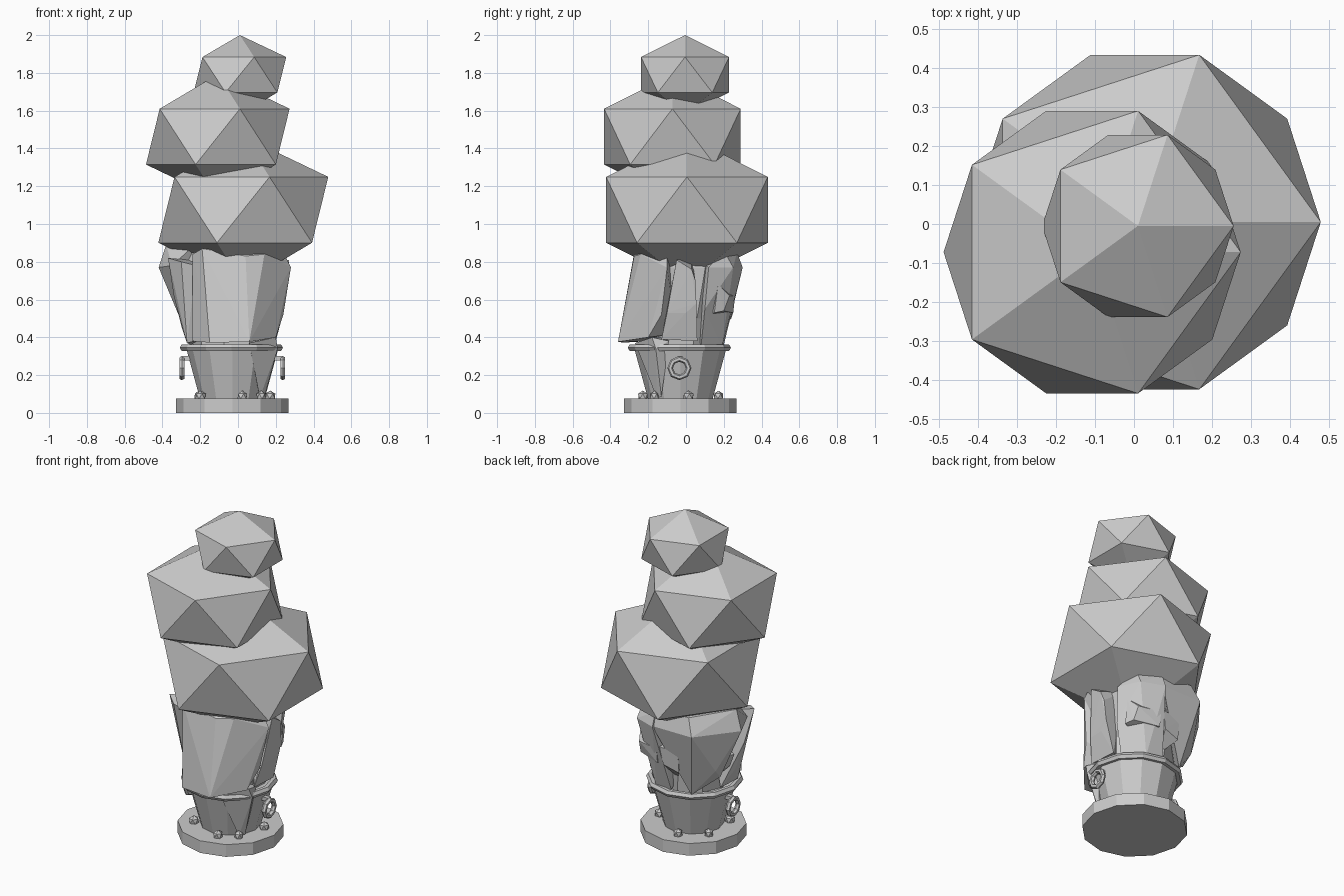
import bpy, bmesh, math, random
from mathutils import Vector

random.seed(4)
CX, CY = -0.03, -0.03   # axis of base and pot


def finish(bm, name):
    bmesh.ops.recalc_face_normals(bm, faces=bm.faces[:])
    me = bpy.data.meshes.new(name)
    bm.to_mesh(me)
    bm.free()
    ob = bpy.data.objects.new(name, me)
    bpy.context.collection.objects.link(ob)
    return ob


def loft(name, sections, n, start=math.pi / 2, twist=0.0):
    """Closed n-sided solid through (cx, cy, z, rx, ry) sections."""
    bm = bmesh.new()
    rings = []
    for k, (cx, cy, z, rx, ry) in enumerate(sections):
        ang = [start + twist * k + 2 * math.pi * i / n for i in range(n)]
        rings.append([bm.verts.new((cx + rx * math.cos(a), cy + ry * math.sin(a), z)) for a in ang])
    for a, b in zip(rings, rings[1:]):
        for i in range(n):
            j = (i + 1) % n
            bm.faces.new((a[i], a[j], b[j], b[i]))
    bm.faces.new(rings[0][::-1])
    bm.faces.new(rings[-1])
    return finish(bm, name)


def hull(name, pts):
    """Faceted chunk: convex hull of a few points."""
    bm = bmesh.new()
    for p in pts:
        bm.verts.new(p)
    res = bmesh.ops.convex_hull(bm, input=bm.verts[:])
    loose = [v for v in bm.verts if not v.link_faces]
    bmesh.ops.delete(bm, geom=loose, context='VERTS')
    return finish(bm, name)


def ico(name, loc, r, rz, turn=0.0):
    bpy.ops.mesh.primitive_ico_sphere_add(subdivisions=1, radius=1, location=loc, rotation=(0, 0, turn))
    ob = bpy.context.object
    ob.name = name
    ob.scale = (r, r, rz)
    return ob


def ring(name, loc, R, r, seg, minor, rot=(0, 0, 0)):
    bpy.ops.mesh.primitive_torus_add(major_segments=seg, minor_segments=minor, major_radius=R,
                                     minor_radius=r, location=loc, rotation=rot)
    bpy.context.object.name = name
    return bpy.context.object


# Foliage: three stacked flattened icosahedra
ico("foliage_lower", (0.028, 0.005, 1.075), 0.503, 0.39)
ico("foliage_middle", (-0.107, -0.072, 1.4625), 0.425, 0.33)
ico("foliage_top", (0.01, -0.005, 1.79), 0.274, 0.21)

# Base disc and pot
loft("base_disc", [(CX, CY, 0, 0.297, 0.297), (CX, CY, 0.075, 0.297, 0.297)], 12)
loft("pot", [(CX, CY, 0.07, 0.17, 0.17), (CX, CY, 0.345, 0.245, 0.245)], 12)
ring("pot_rim", (CX - 0.005, CY - 0.005, 0.345), 0.252, 0.021, 12, 6)

# Ring handles with their mounts on both sides
for s, side in ((-1, "left"), (1, "right")):
    x = CX + s * 0.267
    ring("handle_" + side, (x, CY - 0.005, 0.237), 0.049, 0.015, 8, 6, (0, math.pi / 2, 0))
    x0, x1 = CX + s * 0.2, x
    hull("handle_mount_" + side, [(a, CY + b, c) for a in (x0, x1)
                                  for b in (-0.015, 0.012) for c in (0.277, 0.3)])

# Pebbles around the foot of the pot
for i, deg in enumerate((-75, -42, 12, 100, 150, 215)):
    a = math.radians(deg)
    ico("pebble_%d" % i, (CX + 0.205 * math.cos(a), CY + 0.205 * math.sin(a), 0.088),
        random.uniform(0.026, 0.038), 0.03, a)

# Trunk core
loft("trunk_core", [(-0.035, -0.03, 0.3, 0.2, 0.2), (-0.03, -0.02, 0.5, 0.22, 0.21),
                    (-0.05, 0.0, 0.77, 0.26, 0.23), (-0.05, 0.0, 0.88, 0.22, 0.2)], 9, 0.3, 0.08)

# Broad front slab of bark overhanging the pot
hull("bark_front", [(-0.24, -0.2, 0.38), (-0.15, -0.33, 0.372), (0.06, -0.36, 0.376), (0.2, -0.2, 0.4),
                    (-0.24, -0.2, 0.84), (-0.19, -0.27, 0.87), (0.04, -0.275, 0.83), (0.14, -0.24, 0.84),
                    (0.28, -0.1, 0.77), (0.24, -0.1, 0.85), (0.24, -0.13, 0.52), (-0.1, -0.05, 0.85),
                    (-0.1, -0.1, 0.4), (0.1, -0.05, 0.42)])

# Back-left wedge tapering down to the rim
hull("bark_back_left", [(-0.17, 0.19, 0.36), (-0.2, 0.12, 0.4), (-0.29, 0.08, 0.46), (-0.3, 0.14, 0.52),
                        (0.03, 0.29, 0.77), (-0.24, 0.29, 0.77), (-0.42, 0.06, 0.77), (-0.35, -0.1, 0.78),
                        (-0.38, 0.05, 0.89), (-0.2, 0.26, 0.87), (0.0, 0.26, 0.87), (-0.25, -0.1, 0.87)])
hull("bark_left", [(-0.27, -0.12, 0.37), (-0.25, 0.02, 0.36), (-0.3, -0.05, 0.46), (-0.34, -0.08, 0.62),
                   (-0.37, -0.14, 0.82), (-0.3, -0.2, 0.8), (-0.22, -0.2, 0.78), (-0.15, 0.0, 0.8),
                   (-0.15, -0.1, 0.4)])

# Right side chunk and back-right pillar
hull("bark_right", [(0.2, -0.13, 0.39), (0.2, 0.06, 0.38), (0.235, -0.1, 0.53), (0.24, 0.0, 0.53),
                    (0.25, 0.055, 0.58), (0.26, 0.05, 0.7), (0.27, -0.05, 0.81), (0.27, 0.03, 0.76),
                    (0.1, 0.03, 0.82), (0.1, 0.0, 0.4)])
hull("bark_back_right", [(0.16, 0.08, 0.36), (0.07, 0.19, 0.35), (-0.04, 0.2, 0.36), (0.21, 0.1, 0.55),
                         (0.1, 0.22, 0.55), (0.22, 0.12, 0.77), (0.16, 0.25, 0.77), (0.02, 0.3, 0.77),
                         (0.15, 0.2, 0.86), (0.02, 0.27, 0.85), (0.0, 0.05, 0.85), (0.0, 0.05, 0.4)])

# Broken branch stubs with flat ledges
hull("stub_back", [(0.19, 0.15, 0.53), (0.17, 0.2, 0.54), (0.02, 0.25, 0.53), (0.19, 0.17, 0.68),
                   (0.16, 0.23, 0.62), (0.02, 0.26, 0.62), (0.05, 0.1, 0.66), (0.05, 0.1, 0.5)])
hull("stub_back_left", [(-0.12, 0.24, 0.5), (-0.02, 0.25, 0.53), (-0.12, 0.25, 0.62), (0.0, 0.26, 0.64),
                        (-0.05, 0.1, 0.66), (-0.05, 0.15, 0.42)])
hull("stub_left", [(-0.3, 0.0, 0.5), (-0.28, 0.1, 0.5), (-0.33, 0.0, 0.58), (-0.29, 0.12, 0.59),
                   (-0.26, -0.05, 0.58), (-0.15, 0.05, 0.6), (-0.22, 0.04, 0.42)])

# Root running down the front right of the pot to a point
hull("root_front_right", [(0.115, -0.155, 0.08), (0.14, -0.13, 0.085), (0.06, -0.27, 0.37),
                          (0.2, -0.18, 0.4), (0.19, -0.09, 0.38), (0.05, -0.1, 0.4), (0.21, -0.16, 0.34)])
